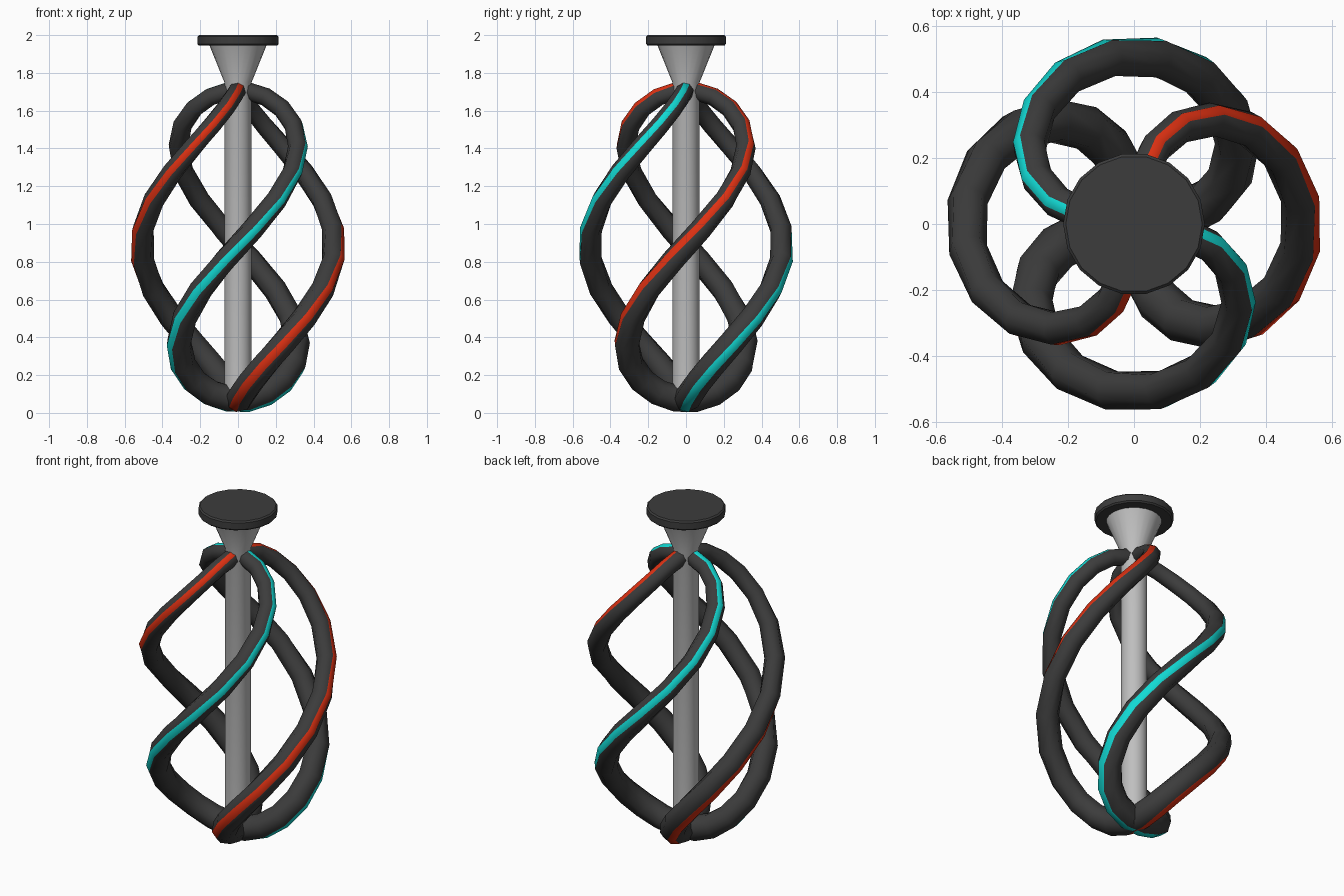
import bpy, bmesh, math
from math import sin, cos, pi, radians
from mathutils import Vector

if "Cube" in bpy.data.objects:
    bpy.data.objects.remove(bpy.data.objects["Cube"])


def material(name, rgb):
    m = bpy.data.materials.new(name)
    m.diffuse_color = (*rgb, 1)
    m.use_nodes = True
    m.node_tree.nodes["Principled BSDF"].inputs["Base Color"].default_value = m.diffuse_color
    return m


DARK = material("dark_grey", (0.045, 0.045, 0.045))
METAL = material("light_grey", (0.52, 0.52, 0.52))
RED = material("red", (0.72, 0.03, 0.006))
CYAN = material("cyan", (0.006, 0.70, 0.66))


def finish(bm, name, mats, angle):
    bmesh.ops.recalc_face_normals(bm, faces=bm.faces[:])
    me = bpy.data.meshes.new(name)
    bm.to_mesh(me)
    bm.free()
    ob = bpy.data.objects.new(name, me)
    bpy.context.collection.objects.link(ob)
    for m in mats:
        me.materials.append(m)
    bpy.ops.object.select_all(action='DESELECT')
    ob.select_set(True)
    bpy.context.view_layer.objects.active = ob
    bpy.ops.object.shade_smooth_by_angle(angle=radians(angle))
    return ob


def lathe(name, profile, mat, sides, angle=40):
    bm = bmesh.new()
    rings = [[bm.verts.new((r * cos(2 * pi * i / sides), r * sin(2 * pi * i / sides), z))
              for i in range(sides)] for r, z in profile]
    for a, b in zip(rings, rings[1:]):
        for i in range(sides):
            j = (i + 1) % sides
            bm.faces.new((a[i], a[j], b[j], b[i]))
    bm.faces.new(rings[0][::-1])
    bm.faces.new(rings[-1])
    return finish(bm, name, [mat], angle)


def path_point(t, start, grow=0.0):
    """Point on an upright oval that is twisted half a turn over its height."""
    s, z = (0.512 + grow) * cos(t), 0.890 + (0.818 + grow) * sin(t)
    th = start + pi * z / 1.77
    return Vector((s * cos(th), s * sin(th), z))


def twisted_loop(name, stripe, start, stripe_angle, segs=32, sides=8):
    """Octagonal tube swept along the twisted oval, with one coloured long facet."""
    bm = bmesh.new()
    rings = []
    for i in range(segs):
        t = 2 * pi * (i + 0.5) / segs
        c = path_point(t, start)
        tan = (path_point(t + 0.01, start) - path_point(t - 0.01, start)).normalized()
        out = path_point(t, start, 0.01) - c
        out = (out - tan * out.dot(tan)).normalized()
        side = tan.cross(out)
        rad = 0.060 - 0.012 * sin(t)                     # thinner toward the top
        ring = []
        for k in range(sides):
            # the striped facet is a little narrower than the others
            p = 2 * pi * (k - 0.5) / sides
            p = p * 0.85 if k < 2 else p
            p += stripe_angle
            ring.append(bm.verts.new(c + out * rad * cos(p) + side * rad * sin(p)))
        rings.append(ring)
    for i in range(segs):
        r0, r1 = rings[i], rings[(i + 1) % segs]
        for k in range(sides):
            j = (k + 1) % sides
            f = bm.faces.new((r0[k], r0[j], r1[j], r1[k]))
            f.material_index = 1 if k == 0 else 0
    return finish(bm, name, [DARK, stripe], 50)


# twisted blades
twisted_loop("red_striped_blade_loop", RED, -pi / 2, -radians(26))
twisted_loop("cyan_striped_blade_loop", CYAN, 0, -radians(9))

# central pole with flared head
lathe("central_pole", [(0.072, 0.06), (0.072, 1.75), (0.155, 1.955)], METAL, 24)

# top cap
lathe("top_cap", [(0.207, 1.945), (0.215, 1.953), (0.215, 1.992), (0.207, 2.0)], DARK, 18)
